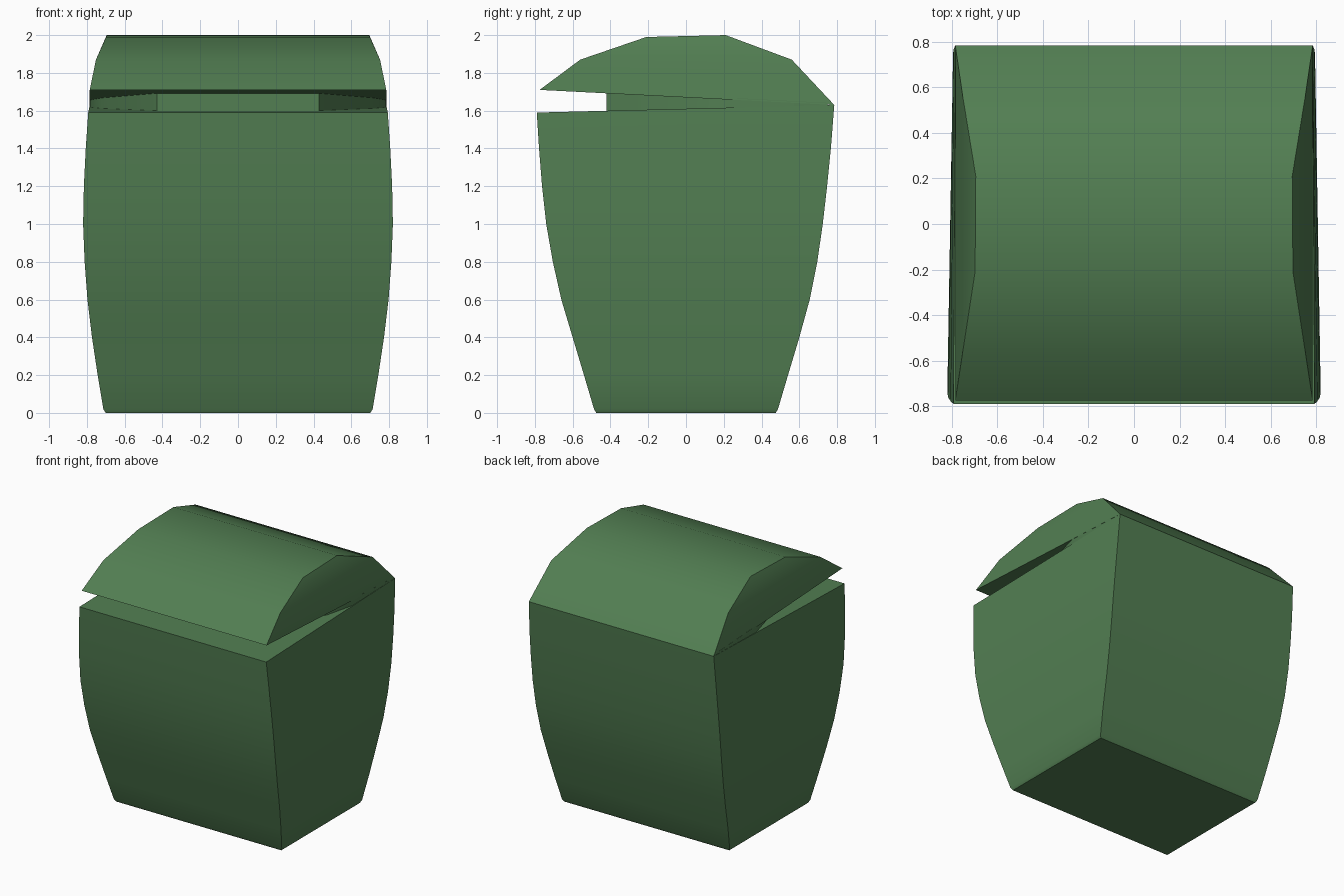
import bpy, bmesh, math

if "Cube" in bpy.data.objects:
    bpy.data.objects.remove(bpy.data.objects["Cube"])

green = bpy.data.materials.new("green_paint")
green.diffuse_color = (0.085, 0.21, 0.085, 1)
green.use_nodes = True
green.node_tree.nodes["Principled BSDF"].inputs["Base Color"].default_value = green.diffuse_color


def finish(name, bm, angle=35):
    """Turn a bmesh into a smooth-shaded green object."""
    bmesh.ops.recalc_face_normals(bm, faces=bm.faces)
    mesh = bpy.data.meshes.new(name)
    bm.to_mesh(mesh)
    bm.free()
    mesh.materials.append(green)
    ob = bpy.data.objects.new(name, mesh)
    bpy.context.collection.objects.link(ob)
    bpy.ops.object.select_all(action='DESELECT')
    ob.select_set(True)
    bpy.context.view_layer.objects.active = ob
    bpy.ops.object.shade_smooth_by_angle(angle=math.radians(angle))
    return ob


def loft(name, levels):
    """Four-cornered loft; level = front (half width, y, z), back (half width, y, z)."""
    bm = bmesh.new()
    rings = []
    for (wf, yf, zf), (wb, yb, zb) in levels:
        corners = [(-wf, yf, zf), (wf, yf, zf), (wb, yb, zb), (-wb, yb, zb)]
        rings.append([bm.verts.new(c) for c in corners])
    for a, b in zip(rings, rings[1:]):
        for i in range(4):
            j = (i + 1) % 4
            bm.faces.new((a[i], a[j], b[j], b[i]))
    bm.faces.new(rings[0])
    bm.faces.new(rings[-1])
    return finish(name, bm)


# Bulging chest body, narrower at the base
loft("chest_body", [
    ((0.70, -0.475, 0.00), (0.70, 0.475, 0.00)),
    ((0.713, -0.487, 0.02), (0.712, 0.487, 0.02)),
    ((0.743, -0.54, 0.20), (0.735, 0.54, 0.20)),
    ((0.773, -0.60, 0.40), (0.755, 0.60, 0.40)),
    ((0.797, -0.66, 0.60), (0.775, 0.655, 0.60)),
    ((0.812, -0.705, 0.80), (0.788, 0.695, 0.80)),
    ((0.82, -0.74, 1.00), (0.795, 0.724, 1.00)),
    ((0.816, -0.762, 1.20), (0.795, 0.747, 1.20)),
    ((0.806, -0.778, 1.40), (0.792, 0.767, 1.40)),
    ((0.793, -0.79, 1.59), (0.785, 0.785, 1.63)),
])

# Faceted arched lid, tilted slightly open at the front
loft("arched_lid", [
    ((0.785, -0.775, 1.71), (0.785, 0.785, 1.63)),
    ((0.752, -0.56, 1.87), (0.752, 0.56, 1.87)),
    ((0.698, -0.21, 1.99), (0.695, 0.21, 2.00)),
])

# Inner filling that closes the mouth, set back further at the sides
plan = [(-0.43, -0.42), (0.43, -0.42), (0.72, 0.05), (0.784, 0.27),
        (0.784, 0.75), (-0.784, 0.75), (-0.784, 0.27), (-0.72, 0.05)]
bm = bmesh.new()
low = [bm.verts.new((x, y, 1.58)) for x, y in plan]
high = [bm.verts.new((x, y, 1.68 - 0.0514 * y)) for x, y in plan]
for i in range(len(plan)):
    j = (i + 1) % len(plan)
    bm.faces.new((low[i], low[j], high[j], high[i]))
bm.faces.new(low)
bm.faces.new(high)
finish("mouth_filling", bm)
